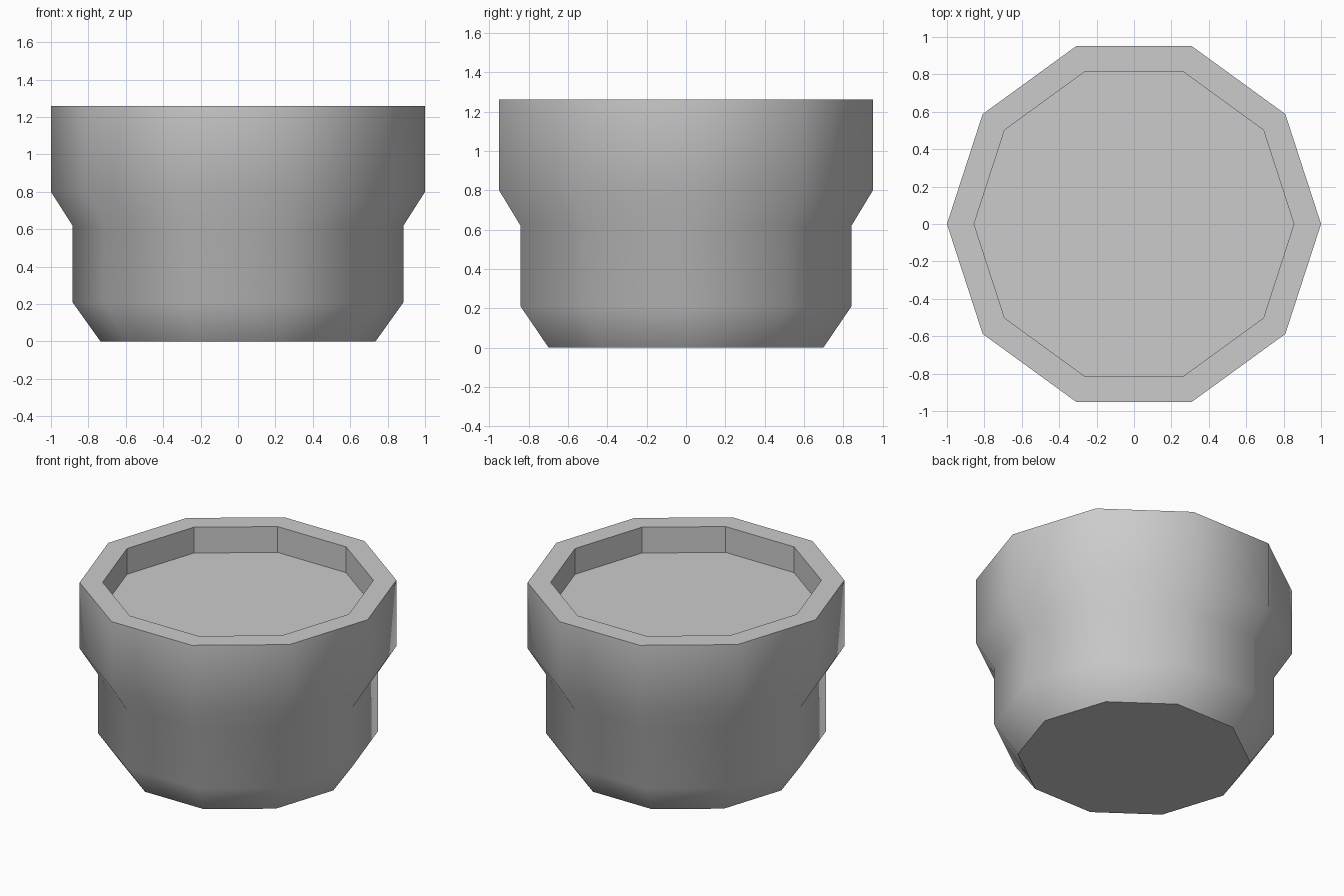
import bpy, bmesh
from math import cos, sin, pi

if "Cube" in bpy.data.objects:
    bpy.data.objects.remove(bpy.data.objects["Cube"])

SIDES = 10
# (radius, height) from the base, up the outside, over the rim, down to the recessed soil
PROFILE = [(0.735, 0), (0.885, 0.21), (0.885, 0.62), (1, 0.80),
           (1, 1.26), (0.855, 1.26), (0.855, 1.08)]
OUTER_BANDS = 4

bm = bmesh.new()
rings = [[bm.verts.new((r * cos(2 * pi * i / SIDES), r * sin(2 * pi * i / SIDES), z))
          for i in range(SIDES)] for r, z in PROFILE]

# Walls: smooth outside, faceted rim and inner wall
for band, (a, b) in enumerate(zip(rings, rings[1:])):
    for i in range(SIDES):
        j = (i + 1) % SIDES
        face = bm.faces.new((a[i], a[j], b[j], b[i]))
        face.smooth = band < OUTER_BANDS

# Base and recessed floor
bm.faces.new(rings[0][::-1])
bm.faces.new(rings[-1])

# Crisp edges wherever a flat face meets another face
for edge in bm.edges:
    edge.smooth = all(f.smooth for f in edge.link_faces)

mesh = bpy.data.meshes.new("pot")
bm.to_mesh(mesh)
bm.free()
bpy.context.collection.objects.link(bpy.data.objects.new("pot", mesh))
